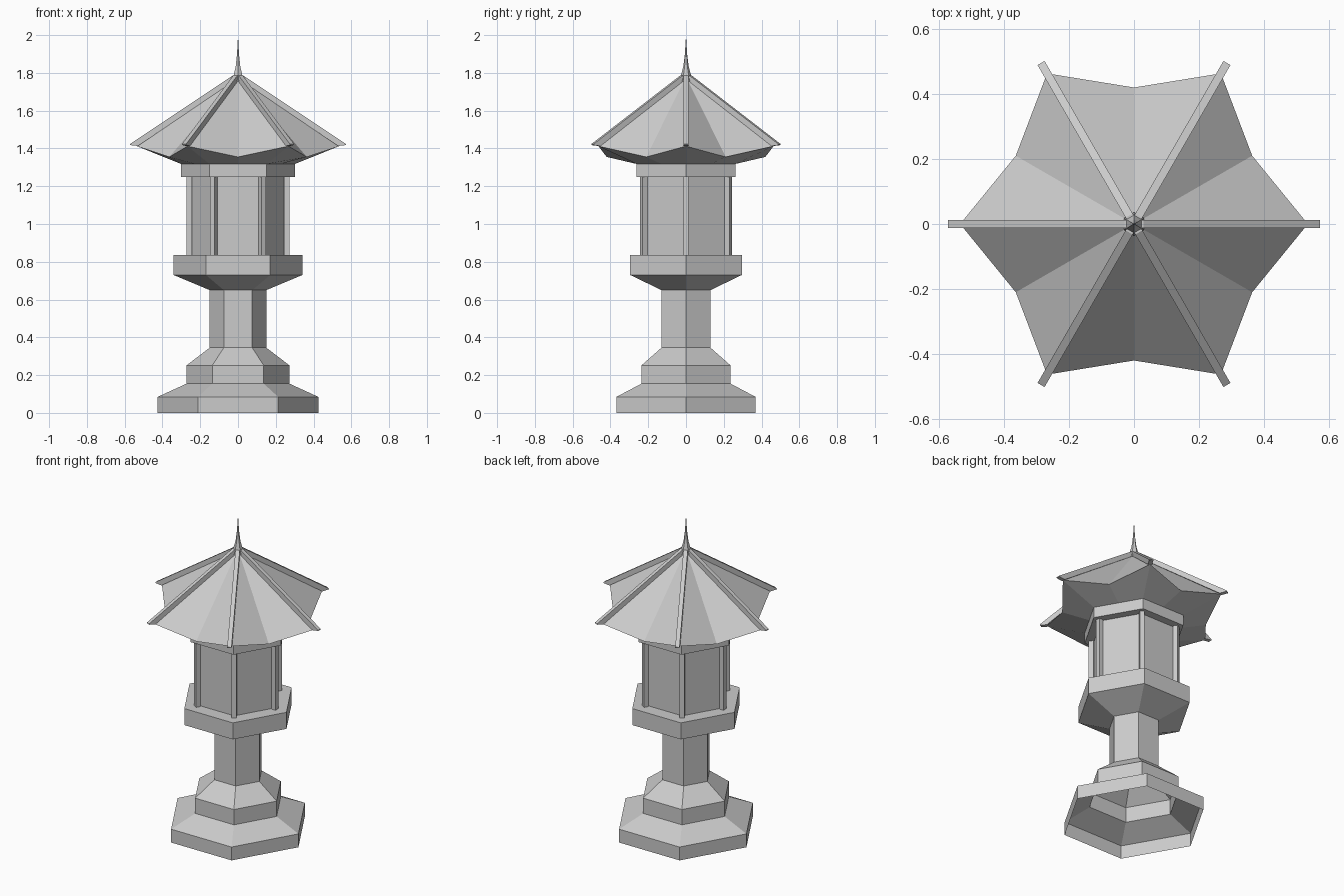
import bpy, bmesh
from math import cos, sin, pi, radians
from mathutils import Matrix

cube = bpy.data.objects.get("Cube")
if cube:
    bpy.data.objects.remove(cube, do_unlink=True)

# One stone colour for everything
stone = bpy.data.materials.new("grey_stone")
stone.use_nodes = True
stone.diffuse_color = (0.6, 0.6, 0.6, 1)
stone.node_tree.nodes["Principled BSDF"].inputs["Base Color"].default_value = (0.6, 0.6, 0.6, 1)


def finish(name, bm):
    mesh = bpy.data.meshes.new(name)
    bm.to_mesh(mesh)
    bm.free()
    mesh.materials.append(stone)
    obj = bpy.data.objects.new(name, mesh)
    bpy.context.collection.objects.link(obj)
    return obj


def loft(name, rings):
    """Skin a stack of equal point rings, listed from bottom to top."""
    bm = bmesh.new()
    rows = [[bm.verts.new(p) for p in ring] for ring in rings]
    n = len(rows[0])
    for low, high in zip(rows, rows[1:]):
        for i in range(n):
            j = (i + 1) % n
            bm.faces.new((low[i], low[j], high[j], high[i]))
    bmesh.ops.remove_doubles(bm, verts=bm.verts, dist=1e-5)
    return finish(name, bm)


def hexagon(r, z, turn=0.0):
    return [(r * cos(i * pi / 3 + turn), r * sin(i * pi / 3 + turn), z) for i in range(6)]


def star(r_corner, z_corner, r_mid, z_mid):
    points = []
    for i in range(12):
        r, z = (r_mid, z_mid) if i % 2 else (r_corner, z_corner)
        points.append((r * cos(i * pi / 6), r * sin(i * pi / 6), z))
    return points


def radial_bar(name, outline, half_width, angle):
    """Prism from an (r, z) outline, turned to one corner."""
    bm = bmesh.new()
    sides = [[bm.verts.new((r, y, z)) for r, z in outline] for y in (-half_width, half_width)]
    bm.faces.new(sides[0])
    bm.faces.new(sides[1][::-1])
    for i in range(len(outline)):
        j = (i + 1) % len(outline)
        bm.faces.new((sides[0][i], sides[1][i], sides[1][j], sides[0][j]))
    bmesh.ops.recalc_face_normals(bm, faces=bm.faces)
    bm.transform(Matrix.Rotation(angle, 4, "Z"))
    return finish(name, bm)


# Hollow stepped pedestal, open underneath
loft("pedestal", [hexagon(r, z) for r, z in (
    (0.425, 0), (0.425, 0.085), (0.272, 0.155), (0.272, 0.252), (0.15, 0.345),
    (0.15, 0.65), (0.341, 0.73), (0.341, 0.835), (0.22, 0.835))])

# Light chamber and the collar that carries the roof
loft("chamber", [hexagon(0.245, z) for z in (0.835, 1.25)])
loft("collar", [hexagon(r, z) for r, z in (
    (0.23, 1.25), (0.302, 1.25), (0.302, 1.318), (0.23, 1.318))])

# Folded roof with a sloping underside
loft("roof", [
    star(0.302, 1.318, 0.2615, 1.318),
    star(0.535, 1.412, 0.42, 1.355),
    star(0, 1.78, 0, 1.78)])

# Corner posts and roof ridges
for k in range(6):
    angle = radians(60 * k)
    radial_bar(f"corner_post_{k + 1}",
               [(0.244, 0.835), (0.273, 0.835), (0.273, 1.25), (0.244, 1.25)], 0.0145, angle)
    radial_bar(f"roof_ridge_{k + 1}",
               [(0.01, 1.765), (0.53, 1.413), (0.572, 1.418), (0.572, 1.423),
                (0.03, 1.785), (0.01, 1.785)], 0.0125, angle)

# Tapering finial
loft("finial", [hexagon(r, z, pi / 6) for r, z in (
    (0.036, 1.755), (0.026, 1.79), (0.014, 1.835), (0.006, 1.9), (0, 2.0))])
